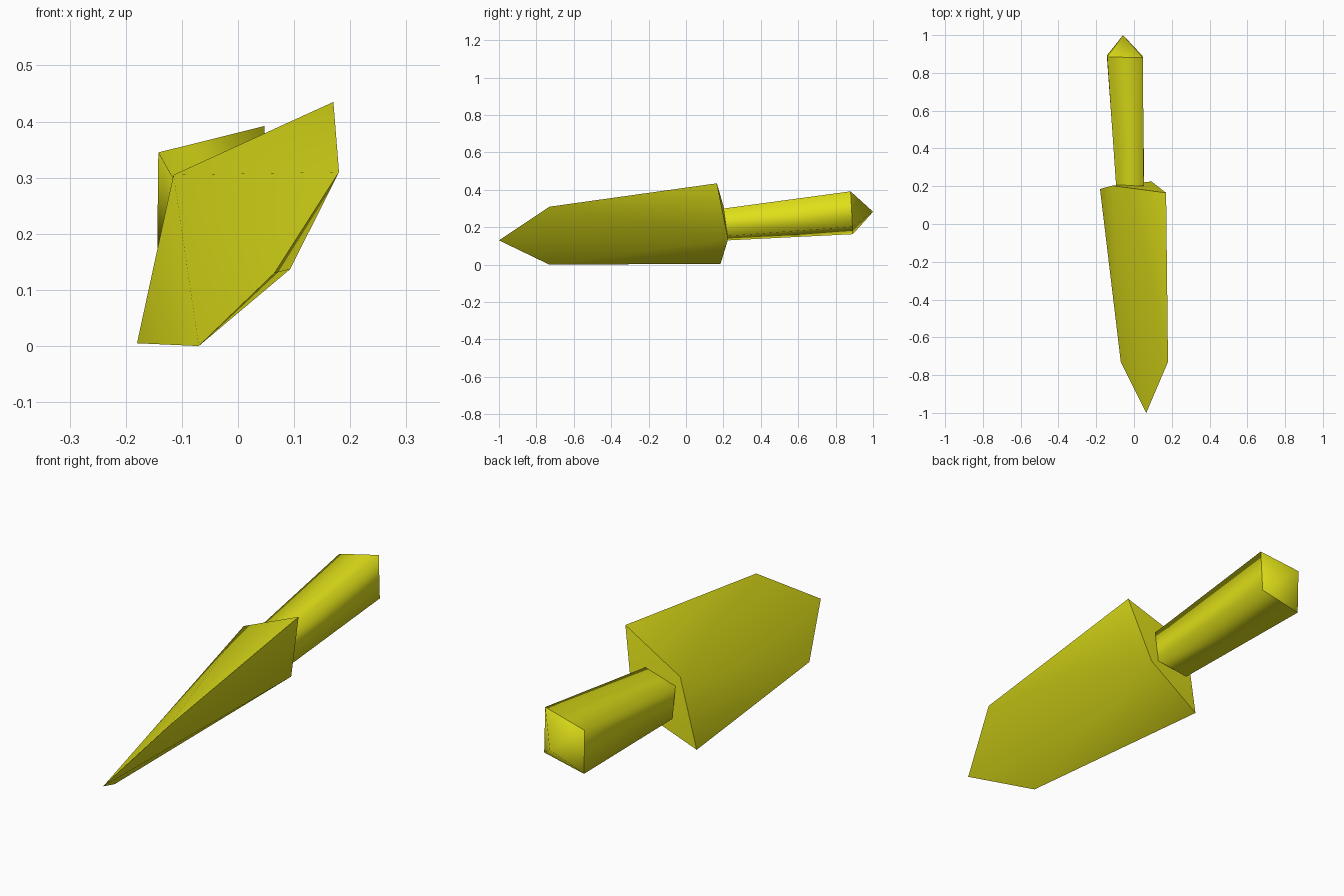
import bpy
import bmesh

if "Cube" in bpy.data.objects:
    bpy.data.objects.remove(bpy.data.objects["Cube"])

olive = bpy.data.materials.new("olive yellow")
olive.diffuse_color = (0.74, 0.74, 0.01, 1)
olive.use_nodes = True
olive.node_tree.nodes["Principled BSDF"].inputs["Base Color"].default_value = olive.diffuse_color


def build(name, points, faces, rims):
    """Smooth closed shell whose rim loops (chains of vertex indices) stay sharp."""
    mesh = bpy.data.meshes.new(name)
    bm = bmesh.new()
    verts = [bm.verts.new(p) for p in points]
    for f in faces:
        bm.faces.new([verts[i] for i in f]).smooth = True
    bmesh.ops.recalc_face_normals(bm, faces=bm.faces)
    for rim in rims:
        for a, b in zip(rim, rim[1:]):
            edge = bm.edges.get((verts[a], verts[b]))
            if edge:
                edge.smooth = False
    bm.to_mesh(mesh)
    bm.free()
    mesh.materials.append(olive)
    obj = bpy.data.objects.new(name, mesh)
    bpy.context.collection.objects.link(obj)
    return obj


# Blade: pointed flat outline, raised to a ridge on both sides at the heel
outline = [(-0.18, 0.185, 0.005),   # 0 heel left
           (-0.07, -0.73, 0.0),     # 1 shoulder left
           (0.065, -1.0, 0.13),     # 2 point
           (0.18, -0.73, 0.31),     # 3 shoulder right
           (0.17, 0.165, 0.435)]    # 4 heel right
ridges = [(-0.115, 0.203, 0.305),   # 5 upper ridge
          (0.093, 0.225, 0.137)]    # 6 lower ridge
blade_faces = [(i, i + 1, r) for r in (5, 6) for i in range(4)]
blade_faces += [(0, 5, 6), (4, 6, 5)]
build("blade", outline + ridges, blade_faces,
      [(0, 1, 2, 3, 4), (0, 5, 4, 6, 0)])

# Handle: square tapered bar ending in a pyramid
front = [(-0.095, 0.207, 0.262), (0.052, 0.2, 0.3),
         (0.054, 0.222, 0.153), (-0.095, 0.226, 0.13)]
back = [(-0.142, 0.885, 0.345), (0.047, 0.88, 0.392),
        (0.045, 0.89, 0.203), (-0.144, 0.892, 0.163)]
tip = [(-0.058, 1.0, 0.283)]
handle_faces = [(3, 2, 1, 0)]
for i in range(4):
    j = (i + 1) % 4
    handle_faces += [(i, j, j + 4, i + 4), (i + 4, j + 4, 8)]
build("handle", front + back + tip, handle_faces,
      [(0, 1, 2, 3, 0), (4, 5, 6, 7, 4)])
